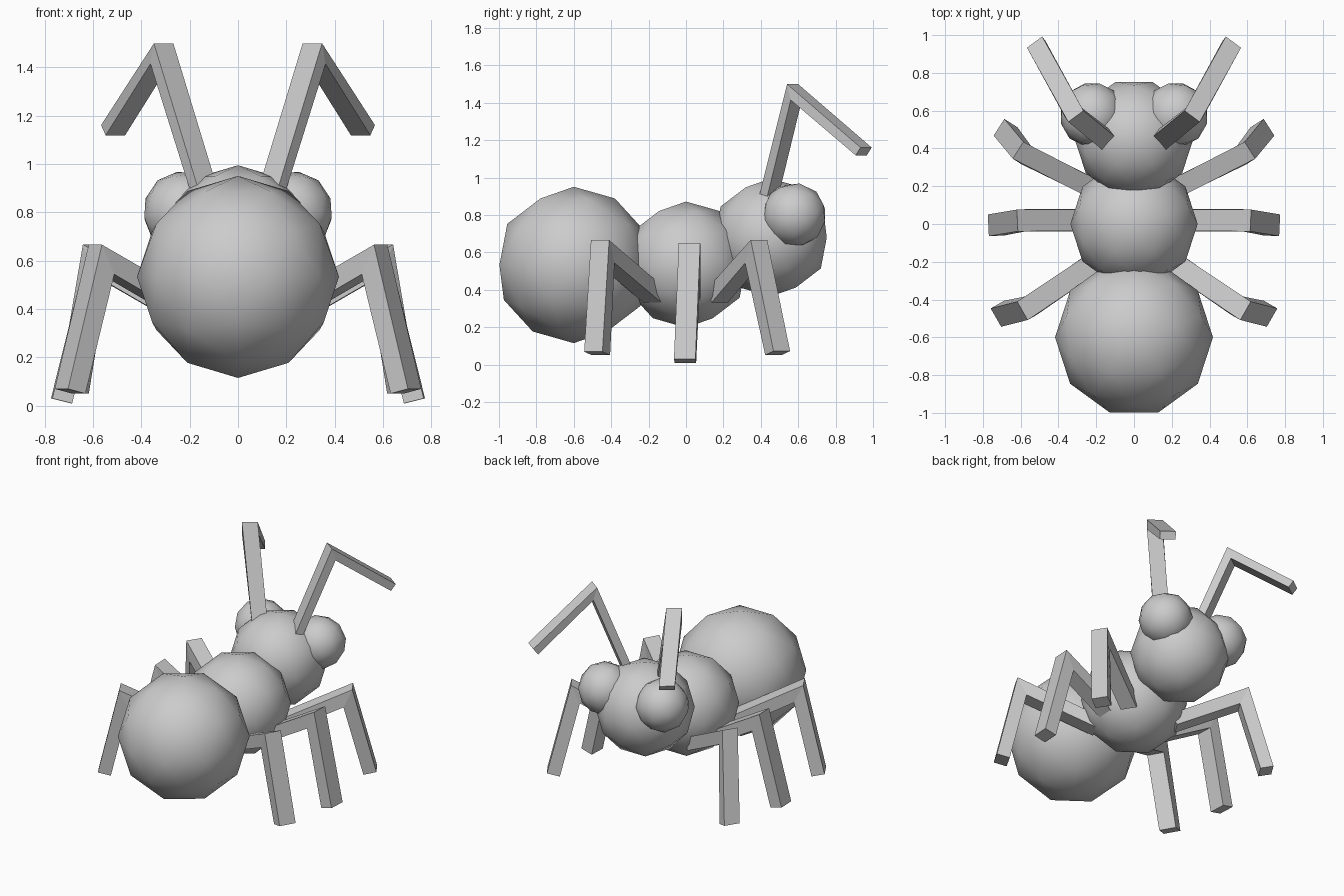
import bpy, bmesh
from math import radians
from mathutils import Vector, Matrix

if "Cube" in bpy.data.objects:
    bpy.data.objects.remove(bpy.data.objects["Cube"])


def finish(name, bm, smooth, mirrored):
    bmesh.ops.recalc_face_normals(bm, faces=bm.faces[:])
    for f in bm.faces:
        f.smooth = smooth
    me = bpy.data.meshes.new(name)
    bm.to_mesh(me)
    bm.free()
    ob = bpy.data.objects.new(name, me)
    bpy.context.collection.objects.link(ob)
    if mirrored:
        mod = ob.modifiers.new("Mirror", 'MIRROR')
        mod.use_mirror_merge = False
    return ob


def ball(name, centre, radius, tilt=0, mirrored=False):
    """Low-poly smooth icosphere, one decagon edge facing front and back."""
    bm = bmesh.new()
    mat = (Matrix.Translation(centre) @ Matrix.Rotation(radians(tilt), 4, 'Y')
           @ Matrix.Rotation(radians(90), 4, 'Z'))
    bmesh.ops.create_icosphere(bm, subdivisions=2, radius=radius, matrix=mat)
    return finish(name, bm, True, mirrored)


def limb(name, points, width, thick):
    """Two-segment square bar with a mitred joint, mirrored to the other side."""
    p = [Vector(q) for q in points]
    d1, d2 = (p[1] - p[0]).normalized(), (p[2] - p[1]).normalized()
    flat = p[2] - p[0]
    side = Vector((flat.y, -flat.x, 0)).normalized()
    n1 = side.cross(d1).normalized()
    n2 = side.cross(d2).normalized()
    mid = (n1 + n2).normalized()
    mid = mid / mid.dot(n1)
    bm = bmesh.new()
    rings = []
    for q, n in zip(p, (n1, mid, n2)):
        s, t = side * width / 2, n * thick / 2
        rings.append([bm.verts.new(q + a * s + b * t)
                      for a, b in ((-1, -1), (1, -1), (1, 1), (-1, 1))])
    for r0, r1 in zip(rings, rings[1:]):
        for i in range(4):
            j = (i + 1) % 4
            bm.faces.new((r0[i], r0[j], r1[j], r1[i]))
    bm.faces.new(rings[0])
    bm.faces.new(rings[-1])
    return finish(name, bm, False, True)


# body
ball("abdomen", (0, -0.6, 0.533), 0.418)
ball("thorax", (0, 0, 0.535), 0.337)
ball("head", (0, 0.453, 0.68), 0.315)

# eyes
ball("eyes", (0.222, 0.578, 0.80), 0.173, tilt=40, mirrored=True)

# legs: hip, knee, foot
limb("front_legs", [(0.18, 0.17, 0.37), (0.59, 0.375, 0.605), (0.68, 0.49, 0.062)], 0.105, 0.085)
limb("middle_legs", [(0.2, 0.02, 0.36), (0.59, 0.02, 0.585), (0.73, -0.005, 0.02)], 0.115, 0.085)
limb("rear_legs", [(0.16, -0.17, 0.37), (0.565, -0.445, 0.605), (0.695, -0.475, 0.06)], 0.112, 0.085)

# antennae: base, elbow, tip
limb("antennae", [(0.14, 0.44, 0.89), (0.315, 0.58, 1.457), (0.517, 0.95, 1.14)], 0.1, 0.053)
